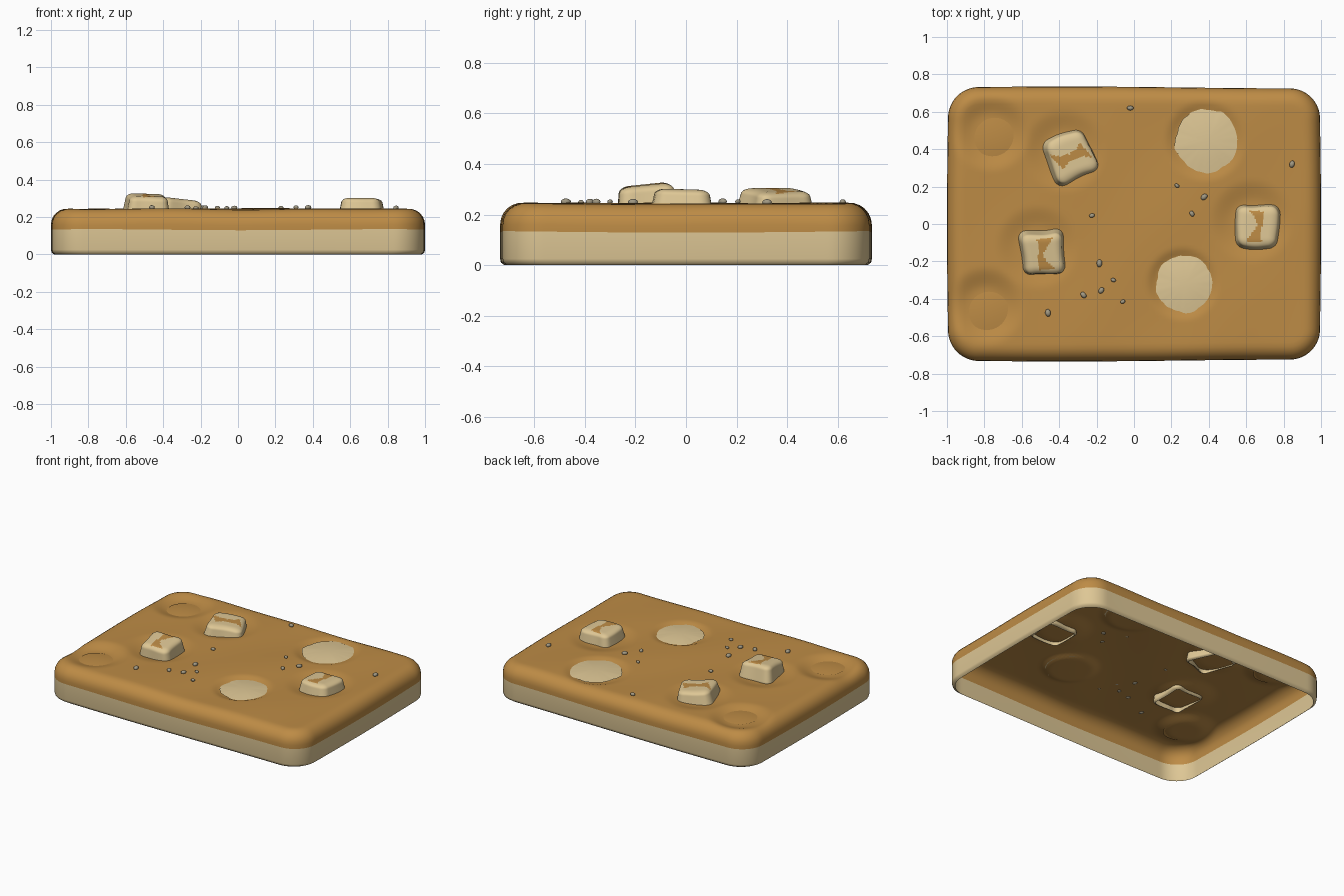
import bpy, bmesh, math
from mathutils import Vector, Matrix

cube = bpy.data.objects.get("Cube")
if cube:
    bpy.data.objects.remove(cube)


def material(name, r, g, b):
    m = bpy.data.materials.new(name)
    m.use_nodes = True
    m.diffuse_color = (r, g, b, 1)
    m.node_tree.nodes["Principled BSDF"].inputs["Base Color"].default_value = (r, g, b, 1)
    return m


BROWN = material("toasted_brown", 0.51, 0.26, 0.06)
CREAM = material("pale_cream", 0.73, 0.57, 0.30)
GREY = material("pebble_grey", 0.36, 0.32, 0.23)

# Features as x, y and radius
PITS = [(-0.745, 0.46, 0.108), (-0.775, -0.47, 0.108)]
PATCHES = [(0.39, 0.445, 0.17), (0.27, -0.32, 0.153)]
# Rocks as x, y, width, depth, top, turn, tilt about x, tilt about y
ROCKS = [(-0.34, 0.36, 0.23, 0.24, 0.298, 0.4, -0.03, 0.1),
         (-0.487, -0.155, 0.22, 0.22, 0.318, 0.1, 0.1, 0.03),
         (0.66, -0.015, 0.215, 0.22, 0.30, -0.05, -0.03, 0.0)]
PEBBLES = [(-0.02, 0.62), (0.845, 0.32), (0.23, 0.205), (0.375, 0.145),
           (0.31, 0.055), (-0.225, 0.045), (-0.185, -0.21), (-0.11, -0.3),
           (-0.175, -0.355), (-0.27, -0.38), (-0.06, -0.415), (-0.46, -0.475)]


def dip(x, y, cx, cy, inner, outer, depth):
    t = (outer - math.hypot(x - cx, y - cy)) / (outer - inner)
    t = min(1, max(0, t))
    return depth * t * t * (3 - 2 * t)


def ground(x, y):
    z = 0.243 + 0.003 * math.sin(5 * x + 1) * math.cos(6 * y) + 0.002 * math.sin(9 * x - 7 * y)
    for cx, cy, r in PITS:
        z -= dip(x, y, cx - 0.02, cy + 0.03, r * 0.8, r * 2, 0.03)
    for cx, cy, r in PATCHES:
        z -= dip(x, y, cx - 0.01, cy, r * 0.85, r * 1.3, 0.018)
    for cx, cy, *_ in ROCKS:
        z -= dip(x, y, cx - 0.03, cy + 0.03, 0.1, 0.23, 0.02)
    return z


def finish(bm, name, mats, angle=50):
    mesh = bpy.data.meshes.new(name)
    bm.to_mesh(mesh)
    bm.free()
    ob = bpy.data.objects.new(name, mesh)
    bpy.context.collection.objects.link(ob)
    for m in mats:
        mesh.materials.append(m)
    bpy.ops.object.select_all(action="DESELECT")
    ob.select_set(True)
    bpy.context.view_layer.objects.active = ob
    bpy.ops.object.shade_smooth_by_angle(angle=math.radians(angle))
    return ob


# Slab: a rounded top sheet with walls extruded down, open underneath
HX, HY, CORNER, ROUND = 0.995, 0.73, 0.16, 0.085
bm = bmesh.new()
bmesh.ops.create_grid(bm, x_segments=110, y_segments=80, size=1)
for v in bm.verts:
    p = Vector((v.co.x * HX, v.co.y * HY))
    core = Vector((max(CORNER - HX, min(HX - CORNER, p.x)),
                   max(CORNER - HY, min(HY - CORNER, p.y))))
    d = p - core
    t = max(abs(d.x), abs(d.y)) / CORNER
    drop = 0
    if t > 0:
        flat = 0.35
        if t < flat:
            reach = t / flat * (CORNER - ROUND)
        else:
            a = (t - flat) / (1 - flat) * math.pi / 2
            reach = CORNER - ROUND + ROUND * math.sin(a)
            drop = ROUND * (1 - math.cos(a))
        p = core + d.normalized() * reach
    y = p.y + 0.005 * math.sin(2.5 * p.x + 2.5) * p.y / HY
    x = p.x + 0.005 * math.cos(3 * p.y) * p.x / HX
    v.co = (x, y, ground(x, y) - drop)
rim = [e for e in bm.edges if e.is_boundary]
for step in range(4):
    ext = bmesh.ops.extrude_edge_only(bm, edges=rim)["geom"]
    rim = [g for g in ext if isinstance(g, bmesh.types.BMEdge)]
    for v in (g for g in ext if isinstance(g, bmesh.types.BMVert)):
        x, y, z = v.co
        seam = 0.132 + 0.005 * math.sin(4 * x + 1.5) * math.cos(3 * y)
        v.co.z = (seam, 0.025, 0.01, 0)[step]
        shrink = (0, 0, 0.003, 0.014)[step]
        v.co.x -= shrink * x / HX
        v.co.y -= shrink * y / HY
    if step:
        for f in (g for g in ext if isinstance(g, bmesh.types.BMFace)):
            f.material_index = 1
bmesh.ops.recalc_face_normals(bm, faces=bm.faces)
if sum(f.normal.z for f in bm.faces) < 0:
    bmesh.ops.reverse_faces(bm, faces=bm.faces)
finish(bm, "slab", [BROWN, CREAM])


# Shallow discs: brown pit floors and uneven cream patches
def disc(name, cx, cy, r, lift, ragged, mat):
    bm = bmesh.new()
    bmesh.ops.create_circle(bm, cap_ends=True, cap_tris=True, segments=48, radius=r)
    bmesh.ops.subdivide_edges(bm, edges=bm.edges, cuts=2, use_grid_fill=True)
    base = ground(cx, cy)
    for v in bm.verts:
        a = math.atan2(v.co.y, v.co.x)
        k = 1 + ragged * (math.sin(5 * a + cx * 9) + 0.6 * math.sin(8 * a) + 0.3 * math.sin(19 * a))
        dome = 1 - 0.6 * (v.co.length / r) ** 2
        v.co = (cx + v.co.x * k, cy + v.co.y * k, base + lift * dome)
    finish(bm, name, [mat])


for i, (x, y, r) in enumerate(PITS):
    disc(f"pit_floor_{i + 1}", x, y, r, 0.012, 0, BROWN)
for i, (x, y, r) in enumerate(PATCHES):
    disc(f"cream_patch_{i + 1}", x, y, r, 0.02, 0.025, CREAM)


# Rocks: softened tapered blocks with a waisted brown stain on top
for i, (cx, cy, w, d, top, turn, tx, ty) in enumerate(ROCKS):
    bm = bmesh.new()
    bmesh.ops.create_cube(bm, size=1)
    bmesh.ops.subdivide_edges(bm, edges=bm.edges, cuts=19, use_grid_fill=True)
    low = 0.19
    height = top - low
    for v in bm.verts:
        p = v.co * 2
        # Pull the cube's corners in towards a rounded box
        inner = Vector([max(-0.62, min(0.62, c)) for c in p])
        off = p - inner
        if off.length > 0:
            p = inner + off.normalized() * max(abs(c) for c in off)
        taper = 1.03 - 0.1 * p.z + 0.05 * math.sin(3 * p.x + 2 * p.y + i * 2)
        v.co = (p.x * w / 2 * taper, p.y * d / 2 * taper, p.z * height / 2)
    for f in bm.faces:
        c = f.calc_center_median()
        u, s = c.x / w * 2, c.y / d * 2
        u += 0.12 * math.sin(4 * s + i * 2)
        if i == 0:
            u, s = s, u
        if f.normal.z >= 0 and c.z > height * 0.3 and abs(s) < 0.75 and abs(u) < 0.14 + 0.5 * s * s:
            f.material_index = 1
    bottom = [f for f in bm.faces if f.calc_center_median().z < -height * 0.46]
    bmesh.ops.delete(bm, geom=bottom, context="FACES")
    place = (Matrix.Translation((cx, cy, (top + low) / 2)) @ Matrix.Rotation(tx, 4, "X")
             @ Matrix.Rotation(ty, 4, "Y") @ Matrix.Rotation(turn, 4, "Z"))
    bmesh.ops.transform(bm, matrix=place, verts=bm.verts)
    finish(bm, f"rock_{i + 1}", [CREAM, BROWN])

# Pebbles: small squashed stones
for i, (x, y) in enumerate(PEBBLES):
    bm = bmesh.new()
    bmesh.ops.create_icosphere(bm, subdivisions=2, radius=0.015 + 0.003 * math.sin(i * 2.4))
    place = (Matrix.Translation((x, y, ground(x, y) + 0.006)) @ Matrix.Rotation(i * 1.3, 4, "Z")
             @ Matrix.Diagonal((1.15, 0.85, 0.75, 1)))
    bmesh.ops.transform(bm, matrix=place, verts=bm.verts)
    finish(bm, f"pebble_{i + 1}", [GREY])
